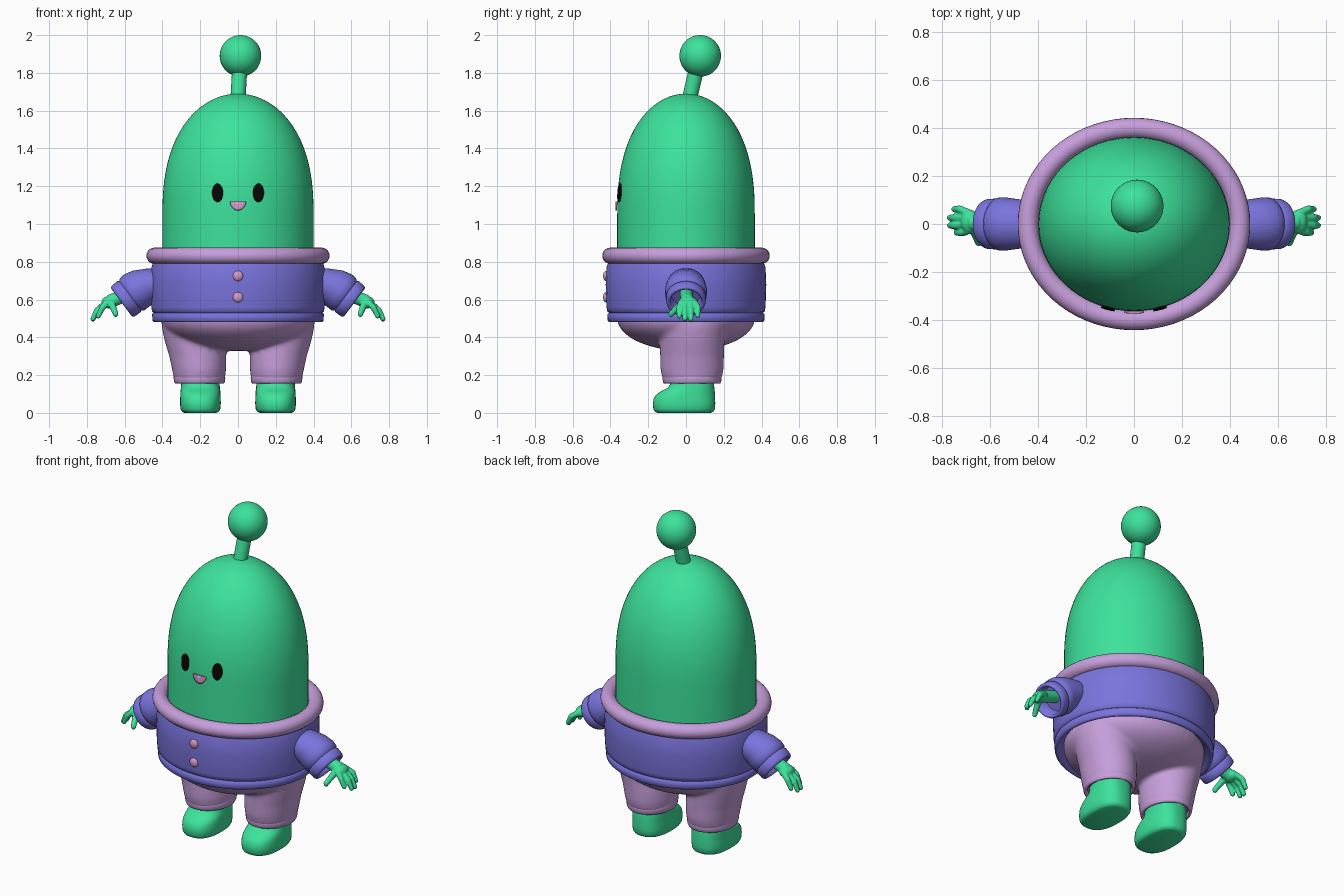
import bpy, bmesh, math
from mathutils import Matrix, Vector

if "Cube" in bpy.data.objects:
    bpy.data.objects.remove(bpy.data.objects["Cube"], do_unlink=True)


def material(name, rgb):
    m = bpy.data.materials.new(name)
    m.use_nodes = True
    m.diffuse_color = (*rgb, 1)
    m.node_tree.nodes["Principled BSDF"].inputs["Base Color"].default_value = (*rgb, 1)
    return m


GREEN = material("green skin", (0.046, 0.76, 0.33))
BLUE = material("violet blue shirt", (0.195, 0.174, 0.72))
LILAC = material("lilac cloth", (0.57, 0.345, 0.71))
ROSE = material("rose", (0.66, 0.32, 0.58))
BLACK = material("black", (0.002, 0.002, 0.002))


def finish(bm, name, mat, mirror=False, voxel=0, smooth=0, angle=50):
    """Turn a bmesh into a smooth-shaded object, optionally fused and mirrored."""
    bmesh.ops.recalc_face_normals(bm, faces=bm.faces)
    mesh = bpy.data.meshes.new(name)
    bm.to_mesh(mesh)
    bm.free()
    mesh.materials.append(mat)
    ob = bpy.data.objects.new(name, mesh)
    bpy.context.collection.objects.link(ob)
    bpy.ops.object.select_all(action='DESELECT')
    ob.select_set(True)
    bpy.context.view_layer.objects.active = ob
    bpy.ops.object.shade_smooth_by_angle(angle=math.radians(angle))
    if voxel:
        r = ob.modifiers.new("fuse", 'REMESH')
        r.mode = 'VOXEL'
        r.voxel_size = voxel
        r.use_smooth_shade = True
        s = ob.modifiers.new("soften", 'SMOOTH')
        s.factor = 0.5
        s.iterations = smooth
    if mirror:
        m = ob.modifiers.new("mirror", 'MIRROR')
        m.use_mirror_merge = False
    return ob


def bridge(bm, loops):
    """Skin a list of vertex rings and cap both ends."""
    n = len(loops[0])
    for a, b in zip(loops, loops[1:]):
        for i in range(n):
            j = (i + 1) % n
            bm.faces.new((a[i], a[j], b[j], b[i]))
    bm.faces.new(loops[0][::-1])
    bm.faces.new(loops[-1])


def loft(bm, rings, n=48, power=2.0, frame=Matrix()):
    """Skin rings given as (x, y, z, radius x, radius y)."""
    def wave(v):
        return math.copysign(abs(v) ** (2 / power), v)
    loops = []
    for x, y, z, rx, ry in rings:
        angles = [2 * math.pi * i / n for i in range(n)]
        loops.append([bm.verts.new(frame @ Vector((x + rx * wave(math.cos(a)),
                                                   y + ry * wave(math.sin(a)), z)))
                      for a in angles])
    bridge(bm, loops)


def rod(bm, a, b, ra, rb, n=20):
    """Tapered rod between two points."""
    a, b = Vector(a), Vector(b)
    d = b - a
    frame = Matrix.Translation(a) @ d.to_track_quat('Z', 'Y').to_matrix().to_4x4()
    loft(bm, [(0, 0, 0, ra, ra), (0, 0, d.length, rb, rb)], n, frame=frame)


def ball(bm, centre, size, u=32, v=20):
    bmesh.ops.create_uvsphere(bm, u_segments=u, v_segments=v, radius=1,
                              matrix=Matrix.Translation(centre) @ Matrix.Diagonal((*size, 1)))


# Head: straight sides running into a tall dome
HEAD_X, HEAD_Y, DOME, TOP = 0.4, 0.364, 1.05, 1.69


def head_scale(z):
    u = max(0, (z - DOME) / (TOP - DOME))
    return math.sqrt(max(0, 1 - u ** 2.4))


def head_front(x, z):
    s = head_scale(z)
    return -HEAD_Y * s * math.sqrt(1 - (x / (HEAD_X * s)) ** 2)


bm = bmesh.new()
levels = [0.8, 0.92] + [DOME + (TOP - DOME) * math.sin(math.pi / 2 * i / 28) for i in range(28)]
levels.append(TOP - 0.0003)
loft(bm, [(0, 0, z, HEAD_X * head_scale(z), HEAD_Y * head_scale(z)) for z in levels], 72)
finish(bm, "head", GREEN)

# Antenna
bm = bmesh.new()
rod(bm, (0, 0.018, 1.66), (0.01, 0.06, 1.84), 0.04, 0.04, 28)
finish(bm, "antenna_stem", GREEN)
bm = bmesh.new()
ball(bm, (0.013, 0.075, 1.89), (0.11, 0.11, 0.11), 40, 24)
finish(bm, "antenna_ball", GREEN)


# Face plates that hug the head
def face_plate(name, mat, cx, cz, rx, rz, start, sweep, n=32):
    bm = bmesh.new()

    def point(k, a):
        x, z = cx + k * rx * math.cos(a), cz + k * rz * math.sin(a)
        return bm.verts.new((x, head_front(x, z) - 0.006, z))
    angles = [start + sweep * i / n for i in range(n + 1)]
    rows = [[point(k, a) for a in angles] for k in (0, 0.4, 0.75, 1)]
    for a, b in zip(rows, rows[1:]):
        for i in range(n):
            bm.faces.new((a[i], a[i + 1], b[i + 1], b[i]))
    bmesh.ops.remove_doubles(bm, verts=bm.verts, dist=1e-5)
    ob = finish(bm, name, mat)
    s = ob.modifiers.new("thickness", 'SOLIDIFY')
    s.thickness = 0.008
    s.offset = 0


for side, sign in (("left", 1), ("right", -1)):
    face_plate(side + "_eye", BLACK, sign * 0.108, 1.165, 0.028, 0.049, 0, 2 * math.pi)
face_plate("mouth", ROSE, 0, 1.12, 0.042, 0.048, math.pi, math.pi)

# Shirt body with a stepped hem, hollow underneath
bm = bmesh.new()
shirt = [(0.52, 0.395), (0.49, 0.425), (0.48, 0.435), (0.48, 0.444), (0.487, 0.452), (0.522, 0.455),
         (0.53, 0.446), (0.538, 0.455), (0.56, 0.459), (0.68, 0.463), (0.77, 0.459), (0.82, 0.44)]
loft(bm, [(0, 0, z, r, r - 0.038) for z, r in shirt], 72)
finish(bm, "shirt", BLUE, angle=60)

# Padded collar ring
bm = bmesh.new()
N = 72
rings = []
for i in range(N):
    a = 2 * math.pi * i / N
    ring = []
    for j in range(20):
        b = 2 * math.pi * j / 20
        k = 0.043 * math.cos(b)
        ring.append(bm.verts.new(((0.442 + k) * math.cos(a), (0.4 + k) * math.sin(a),
                                  0.832 + 0.043 * math.sin(b))))
    rings.append(ring)
for i in range(N):
    a, b = rings[i], rings[(i + 1) % N]
    for j in range(20):
        k = (j + 1) % 20
        bm.faces.new((a[j], b[j], b[k], a[k]))
finish(bm, "collar", LILAC)

# Buttons
for i, z in enumerate((0.725, 0.612)):
    bm = bmesh.new()
    ball(bm, (0, -0.424, z), (0.027, 0.015, 0.027), 24, 14)
    finish(bm, "button_%d" % (i + 1), ROSE)

# Sleeves: drooping tubes with open cuffs
bm = bmesh.new()
frame = Matrix(((0.6, 0, 0.8, 0.617), (0, -1, 0, 0), (0.8, 0, -0.6, 0.585), (0, 0, 0, 1)))
sleeve = [(-0.06, -0.27, 0.085), (-0.03, -0.21, 0.095), (-0.004, -0.15, 0.102), (0.002, -0.1, 0.108),
          (0, -0.07, 0.107), (0, -0.058, 0.097), (0, -0.05, 0.103), (0, -0.012, 0.101),
          (0, -0.002, 0.096), (0, 0, 0.088), (0, -0.006, 0.08), (0, -0.07, 0.074)]
loft(bm, [(x, 0, z, r, r * 1.03) for x, z, r in sleeve], 40, frame=frame)
finish(bm, "sleeves", BLUE, mirror=True, angle=60)

# Hands: wrist, palm, four fingers and a thumb fused together
bm = bmesh.new()
rod(bm, (0.56, 0, 0.635), (0.68, 0.008, 0.59), 0.034, 0.036)
ball(bm, (0.685, 0.01, 0.585), (0.038, 0.05, 0.032))
fingers = [(-0.026, -0.036, 0.74, 0.512), (0.0, -0.006, 0.768, 0.498),
           (0.025, 0.026, 0.768, 0.496), (0.045, 0.062, 0.75, 0.515)]
for y0, y1, x, z in fingers:
    knuckle = (x - 0.022, y1, z + 0.045)
    rod(bm, (0.69, y0, 0.585), knuckle, 0.017, 0.016)
    rod(bm, knuckle, (x, y1, z), 0.016, 0.013)
    ball(bm, knuckle, (0.016, 0.016, 0.016), 16, 10)
    ball(bm, (x, y1, z), (0.013, 0.013, 0.013), 16, 10)
rod(bm, (0.672, -0.015, 0.585), (0.648, -0.078, 0.525), 0.02, 0.015)
ball(bm, (0.648, -0.078, 0.525), (0.015, 0.015, 0.018), 16, 10)
finish(bm, "hands", GREEN, mirror=True, voxel=0.005, smooth=3)

# Trousers: round seat fused with two tapering legs
bm = bmesh.new()
ball(bm, (0, 0, 0.5), (0.405, 0.365, 0.172), 48, 28)
for s in (1, -1):
    loft(bm, [(s * x, 0.032, z, rx, ry) for x, z, rx, ry in
              ((0.204, 0.175, 0.134, 0.156), (0.206, 0.23, 0.143, 0.167), (0.213, 0.3, 0.151, 0.169),
               (0.23, 0.38, 0.158, 0.172), (0.245, 0.46, 0.16, 0.18), (0.25, 0.53, 0.155, 0.18))])
finish(bm, "trousers", LILAC, voxel=0.012, smooth=7)

# Trouser cuffs, open below
bm = bmesh.new()
cuff = [(0.215, 0.12), (0.204, 0.13), (0.197, 0.135), (0.185, 0.137), (0.165, 0.134),
        (0.156, 0.13), (0.155, 0.122), (0.162, 0.114), (0.19, 0.11)]
loft(bm, [(0.204, 0.032, z, r, r + 0.02) for z, r in cuff])
finish(bm, "trouser_cuffs", LILAC, mirror=True, angle=60)

# Feet: rounded boots with a low toe
bm = bmesh.new()
foot = [(-0.01, 0, 0.085, 0.14), (-0.01, 0.006, 0.097, 0.155), (-0.01, 0.02, 0.105, 0.163),
        (-0.01, 0.05, 0.108, 0.165), (-0.008, 0.08, 0.107, 0.162), (0, 0.1, 0.106, 0.153),
        (0.013, 0.118, 0.105, 0.139), (0.026, 0.132, 0.103, 0.124), (0.032, 0.15, 0.102, 0.116),
        (0.032, 0.2, 0.1, 0.114)]
loft(bm, [(0.199, y, z, rx, ry) for y, z, rx, ry in foot], 48, 2.5)
finish(bm, "feet", GREEN, mirror=True, angle=60)
